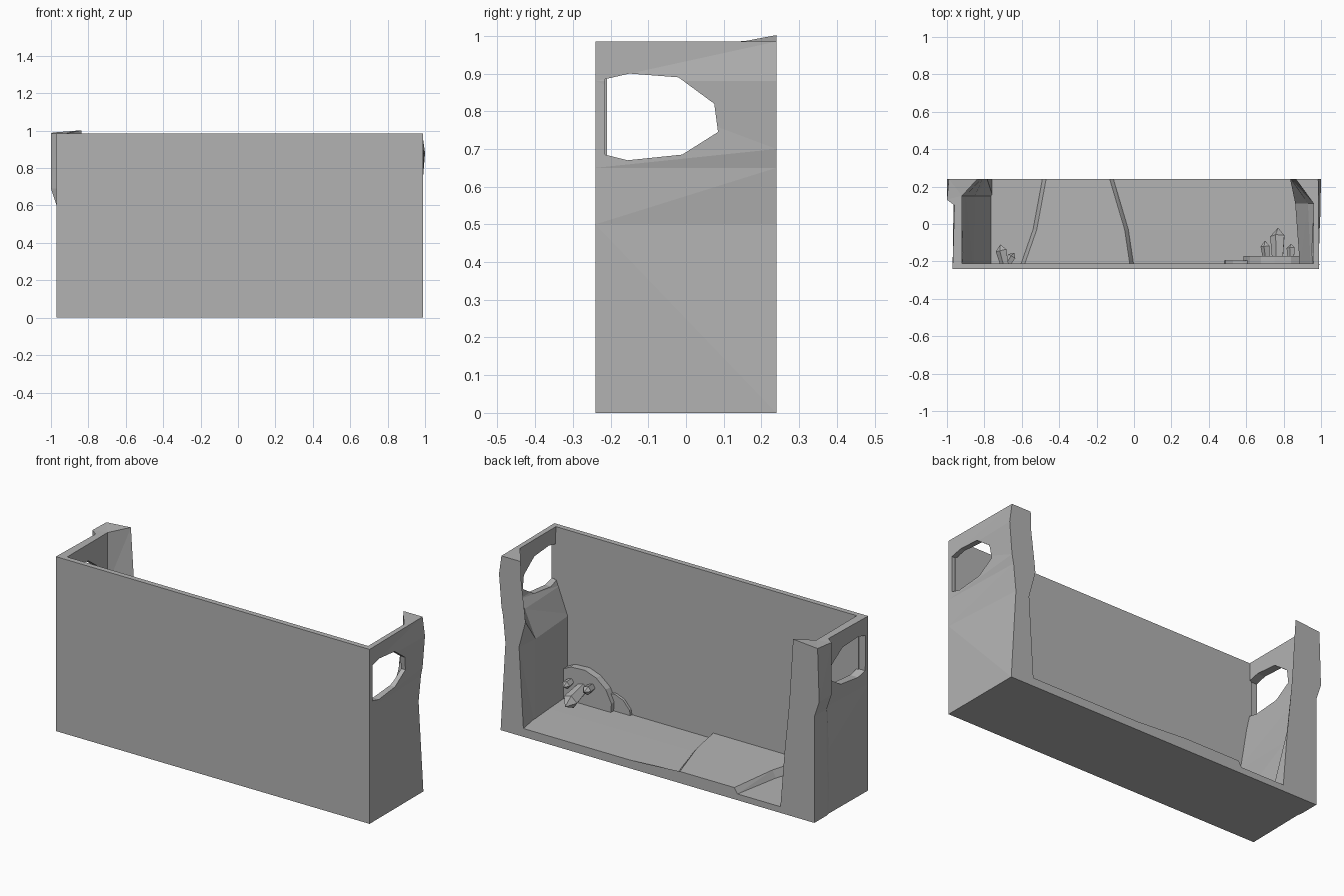
import bpy, bmesh, math
from mathutils import Vector

if "Cube" in bpy.data.objects:
    bpy.data.objects.remove(bpy.data.objects["Cube"])

GREY = (0.45, 0.45, 0.45, 1)
stone = bpy.data.materials.new("stone grey")
stone.use_nodes = True
stone.diffuse_color = GREY
stone.node_tree.nodes["Principled BSDF"].inputs["Base Color"].default_value = GREY


def loft(name, rings):
    """Closed solid skinned through rings; a one-point ring makes a tip."""
    bm = bmesh.new()
    loops = [[bm.verts.new(p) for p in ring] for ring in rings]
    for a, b in zip(loops, loops[1:]):
        n = len(a)
        for i in range(n):
            j = (i + 1) % n
            if len(b) == 1:
                bm.faces.new((a[i], a[j], b[0]))
            else:
                bm.faces.new((a[i], a[j], b[j], b[i]))
    for end in (loops[0], loops[-1]):
        if len(end) > 2:
            bm.faces.new(end)
    bmesh.ops.triangulate(bm, faces=[f for f in bm.faces])
    bmesh.ops.recalc_face_normals(bm, faces=bm.faces[:])
    mesh = bpy.data.meshes.new(name)
    bm.to_mesh(mesh)
    bm.free()
    mesh.materials.append(stone)
    ob = bpy.data.objects.new(name, mesh)
    bpy.context.collection.objects.link(ob)
    return ob


def slab(name, outline, axis, start, end):
    """Outline extruded along x (axis 0) or y (axis 1)."""
    def at(d):
        return [(d, a, b) if axis == 0 else (a, d, b) for a, b in outline]
    return loft(name, [at(start), at(end)])


def cave_wall(name, ys, levels):
    """Side wall skinned upward through horizontal sections."""
    return loft(name, [[(x, y, z) for x, y in zip(xs, ys)] for z, xs in levels])


def cut_window(wall, x0, x1):
    outline = [(-.215, .885), (-.15, .9), (-.02, .89), (.075, .82),
               (.085, .745), (-.01, .685), (-.155, .67), (-.215, .685)]
    cutter = slab("window_cutter", outline, 0, x0, x1)
    cutter.hide_render = True
    mod = wall.modifiers.new("window", 'BOOLEAN')
    mod.operation = 'DIFFERENCE'
    mod.solver = 'EXACT'
    mod.object = cutter
    bpy.context.view_layer.objects.active = wall
    bpy.ops.object.modifier_apply(modifier=mod.name)
    bpy.data.objects.remove(cutter)


def crystal(name, base, tip, radius):
    """Five-sided crystal with a pointed end."""
    base, tip = Vector(base), Vector(tip)
    turn = (tip - base).to_track_quat('Z', 'Y')

    def ring(t, r):
        return [base.lerp(tip, t) + turn @ Vector(
            (r * math.cos(a), r * math.sin(a), 0))
            for a in (math.tau * i / 5 for i in range(5))]
    loft(name, [ring(0, radius * .75), ring(.72, radius), [tip]])


# Tall plain front wall
slab("front_wall", [(-.93, 0), (.97, 0), (.97, .985), (-.93, .985)],
     1, -.24, -.21)

# Floor with a raised, skewed stone shelf
floor_rings = []
for y, x_right, x_left, top, low in ((-.23, -.60, 0, .083, .05),
                                     (-.03, -.53, -.03, .076, .05),
                                     (.24, -.48, -.11, .066, .047)):
    floor_rings.append([(x, y, z) for x, z in (
        (-.9, 0), (.95, 0), (.95, low), (x_left, low), (x_left - .02, top),
        (x_right + .01, top), (x_right - .01, .035), (-.9, .035))])
loft("floor", floor_rings)

# Left side wall: pinched outside, thick below its window
left_wall = cave_wall(
    "left_wall", (-.24, .24, .24, .11, -.24), [
        (0, (.99, .99, .845, .865, .888)),
        (.50, (.99, .96, .875, .862, .888)),
        (.65, (.99, .975, .835, .93, .945)),
        (.70, (.99, .985, .84, .96, .963)),
        (.88, (.99, 1.0, .862, .96, .963)),
        (.985, (.99, .985, .865, .96, .96))])
cut_window(left_wall, .8, 1.1)

# Right side wall: sloping inside, buttress at the back corner
right_wall = cave_wall(
    "right_wall", (-.24, .10, .13, .24, .24, .15, -.24), [
        (0, (-.97, -.965, -.97, -.97, -.755, -.755, -.755)),
        (.36, (-.97, -.96, -.97, -.97, -.785, -.85, -.86)),
        (.60, (-.97, -.955, -.97, -.97, -.81, -.90, -.90)),
        (.69, (-.97, -.955, -1.0, -1.0, -.817, -.92, -.92)),
        (.985, (-.97, -.96, -1.0, -.99, -.837, -.92, -.92))])
for v in right_wall.data.vertices:  # raised inner tip of the pillar
    if v.co.z > .98 and v.co.y > .2:
        v.co.z = 1.002 if v.co.x > -.9 else .99
cut_window(right_wall, -1.1, -.8)

# Rounded rocks leaning on the front wall
slab("large_rock", [(.59, .03), (.585, .10), (.62, .17), (.68, .22),
                    (.75, .245), (.84, .24), (.9, .21), (.9, .03)],
     1, -.22, -.17)
slab("small_rock", [(.48, .03), (.49, .08), (.53, .125), (.58, .145),
                    (.62, .14), (.62, .03)], 1, -.22, -.195)

# Crystal clusters
for name, base, tip, radius in (
        ("left_crystal_large", (.77, -.19, .14), (.77, -.02, .09), .042),
        ("left_crystal_inner", (.71, -.19, .16), (.70, -.09, .165), .026),
        ("left_crystal_outer", (.84, -.19, .16), (.84, -.105, .15), .024),
        ("right_crystal_large", (-.69, -.22, .13), (-.715, -.11, .13), .032),
        ("right_crystal_small", (-.68, -.22, .09), (-.64, -.155, .09), .024)):
    crystal(name, base, tip, radius)
